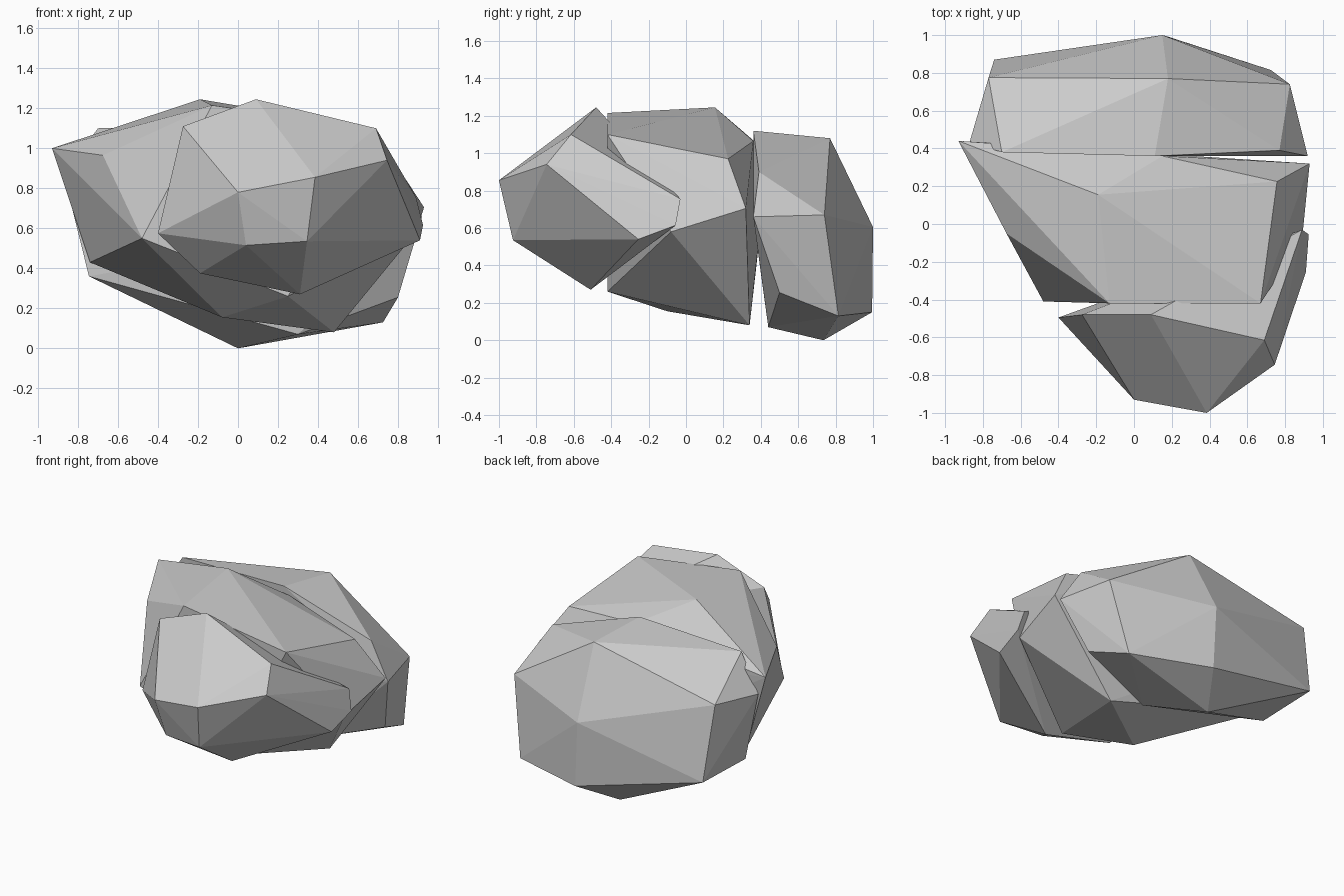
import bpy, bmesh


def rock(name, corners):
    """Faceted rock: convex hull around a handful of corner points."""
    bm = bmesh.new()
    for c in corners:
        bm.verts.new(c)
    bmesh.ops.convex_hull(bm, input=bm.verts[:])
    loose = [v for v in bm.verts if not v.link_faces]
    bmesh.ops.delete(bm, geom=loose, context='VERTS')
    # merge nearly flat neighbours into larger facets
    bmesh.ops.dissolve_limit(bm, angle_limit=0.03, verts=bm.verts[:], edges=bm.edges[:])
    bmesh.ops.recalc_face_normals(bm, faces=bm.faces[:])
    mesh = bpy.data.meshes.new(name)
    bm.to_mesh(mesh)
    bm.free()
    obj = bpy.data.objects.new(name, mesh)
    bpy.context.collection.objects.link(obj)
    return obj


# front chunk, with a tail reaching back on the right
rock("front_rock", [
    (.09, -.48, 1.245), (-.275, -.48, 1.11), (.69, -.615, 1.10), (.745, -.745, .94),
    (.385, -1, .855), (0, -.93, .78), (-.40, -.495, .575), (.04, -.86, .515),
    (.345, -.925, .535), (.91, -.255, .54), (-.19, -.47, .375), (.31, -.51, .27),
    (.89, -.03, .755), (.925, -.055, .615), (.215, -.41, 1.15)])

# middle slab
rock("middle_rock", [
    (-.93, .44, 1.0), (-.19, .155, 1.245), (-.13, -.42, 1.215), (-.675, -.05, .965),
    (-.48, -.41, .55), (-.74, .38, .43), (-.08, -.10, .155), (.48, .34, .08),
    (.89, -.08, .58), (.93, .32, .705), (.757, .225, .97), (.67, -.42, 1.10),
    (.15, .36, 1.065), (.25, -.42, .26)])

# back chunk, resting on the ground
rock("back_rock", [
    (.15, 1, .605), (.17, .995, .15), (-.74, .87, .37), (-.77, .775, .89),
    (-.87, .435, .865), (-.745, .40, .36), (-.70, .38, 1.10), (.11, .36, 1.12),
    (.18, .77, 1.08), (.825, .74, .67), (.725, .815, .13), (.92, .36, .66),
    (.80, .50, .255), (.30, .44, .07), (0, .735, 0), (.77, .39, .90)])
